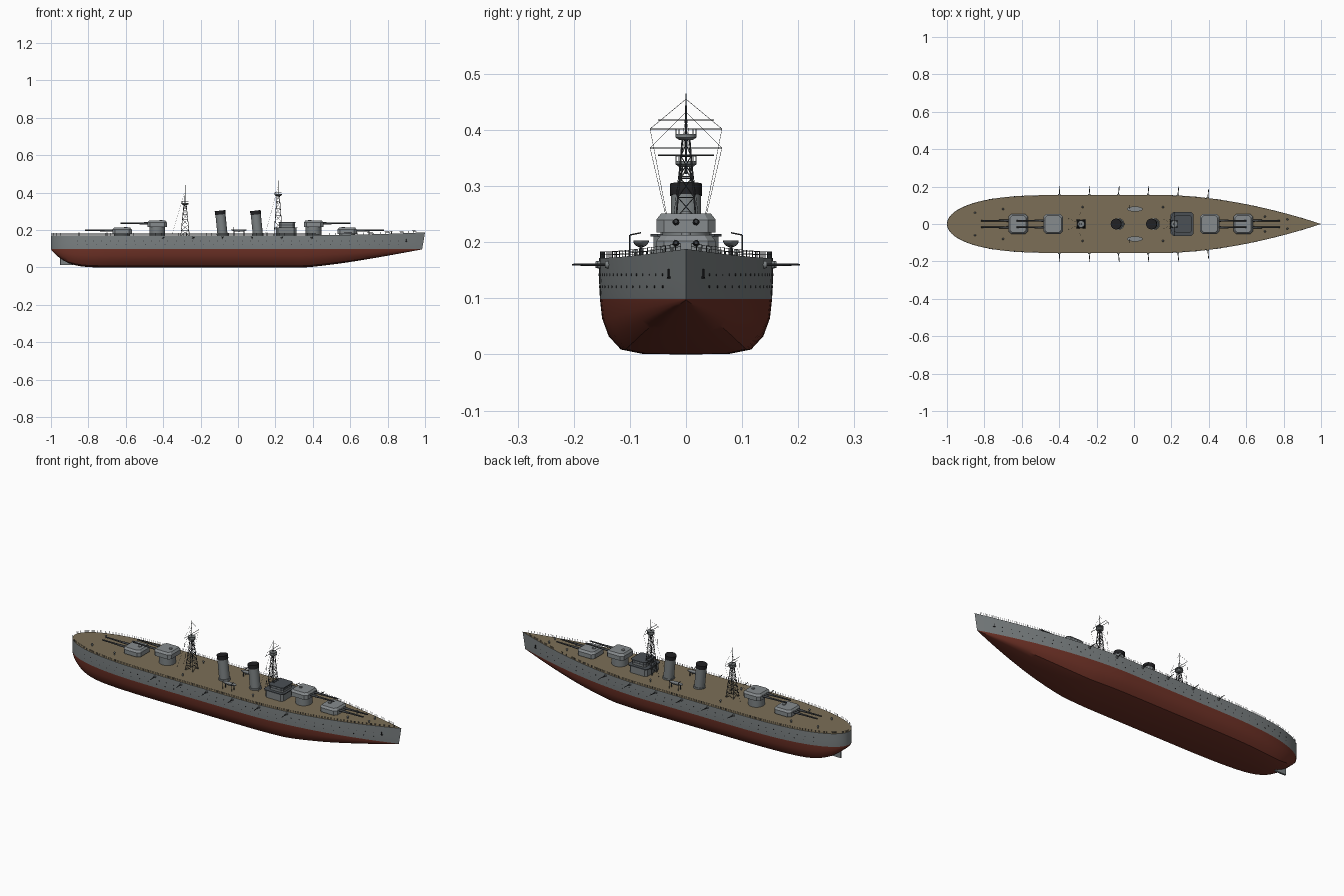
import bpy, bmesh, math
from mathutils import Vector, Matrix

if "Cube" in bpy.data.objects:
    bpy.data.objects.remove(bpy.data.objects["Cube"])


def material(name, r, g, b):
    m = bpy.data.materials.new(name)
    m.diffuse_color = (r, g, b, 1)
    m.use_nodes = True
    m.node_tree.nodes["Principled BSDF"].inputs["Base Color"].default_value = m.diffuse_color
    return m


GREY = material("hull grey", .20, .22, .225)
LIGHT = material("turret grey", .24, .26, .27)
RED = material("antifouling red", .16, .032, .02)
DECK = material("deck wood", .20, .158, .095)
DARK = material("roof dark grey", .07, .08, .09)
BLACK = material("funnel black", .015, .015, .017)
METAL = material("gun metal", .05, .055, .06)


def finish(name, bm, *mats, smooth=True):
    bmesh.ops.recalc_face_normals(bm, faces=bm.faces)
    me = bpy.data.meshes.new(name)
    bm.to_mesh(me)
    bm.free()
    ob = bpy.data.objects.new(name, me)
    bpy.context.collection.objects.link(ob)
    for m in mats:
        me.materials.append(m)
    if smooth:
        bpy.ops.object.select_all(action='DESELECT')
        ob.select_set(True)
        bpy.context.view_layer.objects.active = ob
        bpy.ops.object.shade_smooth_by_angle(angle=math.radians(35))
    return ob


def rod(bm, p, q, r1, r2=None, n=6):
    p, q = Vector(p), Vector(q)
    d = q - p
    mat = Matrix.Translation((p + q) / 2) @ d.to_track_quat('Z', 'Y').to_matrix().to_4x4()
    bmesh.ops.create_cone(bm, cap_ends=True, segments=n, radius1=r1,
                          radius2=r1 if r2 is None else r2, depth=d.length, matrix=mat)


def block(bm, cx, hx, hy, z0, z1, ch, top=1.0):
    """Chamfered rectangular prism, optionally tapering to the top."""
    pts = [(hx, hy - ch), (hx - ch, hy), (ch - hx, hy), (-hx, hy - ch),
           (-hx, ch - hy), (ch - hx, -hy), (hx - ch, -hy), (hx, ch - hy)]
    lo = [bm.verts.new((cx + x, y, z0)) for x, y in pts]
    hi = [bm.verts.new((cx + x * top, y * top, z1)) for x, y in pts]
    bm.faces.new(lo)
    bm.faces.new(hi)
    for i in range(8):
        j = (i + 1) % 8
        bm.faces.new((lo[i], lo[j], hi[j], hi[i]))


# Hull lines
def half_beam(x):
    if x > .15:
        return .155 * (1 - min(1, (x - .15) / .85) ** 1.8)
    if x < -.35:
        return .155 * math.sqrt(max(0, 1 - min(1, (-.35 - x) / .65) ** 3))
    return .155


def deck_z(x):
    return .172 + .016 * max(0, (x - .3) / .7) ** 2


def keel_z(x):
    if x < -.65:
        return .097 * min(1, (-.65 - x) / .35) ** 4.5
    return .097 * max(0, (x - .35) / .65) ** 1.25


# Hull: red below the waterline, grey above, planked deck
SECTION = [(0, 0), (.5, .01), (.75, .09), (.89, .33), (.965, .65), (.99, 1)]
stations = [-1 + .65 * (i / 20) ** 2 for i in range(21)]
stations += [-.35 + .05 * i for i in range(1, 11)] + [.15 + .85 * i / 24 for i in range(1, 25)]
bm = bmesh.new()
rings = []
for x in stations:
    w, k, d = half_beam(x), keel_z(x), deck_z(x)
    half = [(w * f, k + (.099 - k) * t) for f, t in SECTION] + [(w, .135), (w, d)]
    rake = .015 * max(0, (x - .6) / .4)
    full = [(-y, z) for y, z in half[:0:-1]] + half
    rings.append([bm.verts.new((x - rake * max(0, d - z) / .088, y, z)) for y, z in full])
last = len(rings[0]) - 1
for a, b in zip(rings, rings[1:]):
    for j in range(last):
        f = bm.faces.new((a[j], a[j + 1], b[j + 1], b[j]))
        f.material_index = 1 if j in (0, 1, last - 1, last - 2) else 0
    bm.faces.new((a[0], a[last], b[last], b[0])).material_index = 2
bmesh.ops.remove_doubles(bm, verts=bm.verts, dist=.0003)
finish("hull", bm, RED, GREY, DECK)

# Rudder
bm = bmesh.new()
block(bm, -.917, .034, .005, .012, .07, .002)
finish("rudder", bm, GREY, smooth=False)

# Main turrets: centre, direction, base height
for i, (cx, d, z) in enumerate([(.583, 1, .179), (.404, 1, .217), (-.432, -1, .217), (-.62, -1, .179)]):
    bm = bmesh.new()
    rod(bm, (cx, 0, .165), (cx, 0, z + .003), .042, n=32)
    finish(f"barbette_{i + 1}", bm, GREY)
    bm = bmesh.new()
    block(bm, cx, .052, .053, z, z + .023, .014)
    block(bm, cx, .052, .053, z + .023, z + .034, .014, .84)
    rod(bm, (cx - d * .02, 0, z + .03), (cx - d * .02, 0, z + .038), .009, n=12)
    finish(f"turret_{i + 1}", bm, LIGHT, smooth=False)
    bm = bmesh.new()
    for y in (-.018, .018):
        rod(bm, (cx + d * .045, y, z + .019), (cx + d * .095, y, z + .019), .0062, .0055, 12)
        rod(bm, (cx + d * .095, y, z + .019), (cx + d * .197, y, z + .02), .0048, .0035, 12)
    finish(f"main_guns_{i + 1}", bm, METAL)

# Bridge in two tiers with overhanging dark roofs and a window band
bm = bmesh.new()
block(bm, .257, .055, .058, .165, .21, .012)
block(bm, .262, .042, .045, .21, .237, .01)
finish("bridge", bm, GREY, smooth=False)
bm = bmesh.new()
block(bm, .257, .061, .063, .21, .215, .012)
block(bm, .262, .046, .049, .237, .242, .01)
block(bm, .262, .0425, .0455, .224, .231, .01)
finish("bridge_roofs_and_windows", bm, DARK, smooth=False)

# Raked funnels with black caps
for i, cx in enumerate((-.082, .107)):
    bm = bmesh.new()
    rod(bm, (cx, 0, .165), (cx - .012, 0, .285), .027, n=32)
    rod(bm, (cx, 0, .165), (cx - .001, 0, .18), .031, n=32)
    finish(f"funnel_{i + 1}", bm, GREY)
    bm = bmesh.new()
    rod(bm, (cx - .0118, 0, .283), (cx - .0142, 0, .304), .0285, n=32)
    finish(f"funnel_cap_{i + 1}", bm, BLACK)

# Lattice masts with tops, yards and rigging
for name, cx, ztop, zplat, yards in [("foremast", .215, .465, .39, (.402, .418)),
                                     ("mainmast", -.283, .442, .342, (.368, .355))]:
    bm = bmesh.new()
    levels = 6
    corners = []
    for i in range(levels + 1):
        t = i / levels
        h = .023 * (1 - t) + .006 * t
        z = .17 + (zplat - .17) * t
        corners.append([(cx + sx * h, sy * h, z) for sx, sy in ((1, 1), (-1, 1), (-1, -1), (1, -1))])
    for a, b in zip(corners, corners[1:]):
        for j in range(4):
            k = (j + 1) % 4
            rod(bm, a[j], b[j], .0016)
            rod(bm, b[j], b[k], .001, n=4)
            rod(bm, a[j], b[k], .0008, n=4)
            rod(bm, a[k], b[j], .0008, n=4)
    rod(bm, (cx, 0, zplat - .02), (cx, 0, ztop), .0025, .001, 8)
    for j, y in enumerate(yards):
        h = .064 if j == 0 else .05
        rod(bm, (cx, -h, y), (cx, h, y), .0011)
    finish(name, bm, METAL)
    bm = bmesh.new()
    rod(bm, (cx, 0, zplat - .008), (cx, 0, zplat - .003), .012, .019, 20)
    rod(bm, (cx, 0, zplat - .003), (cx, 0, zplat + .003), .019, n=20)
    for a in range(8):
        c, s = .018 * math.cos(a * math.pi / 4), .018 * math.sin(a * math.pi / 4)
        rod(bm, (cx + c, s, zplat), (cx + c, s, zplat + .012), .0008, n=4)
    rod(bm, (cx, 0, zplat + .011), (cx, 0, zplat + .013), .0185, n=20)
    finish(name + "_top", bm, GREY)
    bm = bmesh.new()
    for s in (-1, 1):
        rod(bm, (cx, s * .064, yards[0]), (cx - .02, s * .025, .2), .0004, n=4)
        rod(bm, (cx, s * .064, yards[0]), (cx, 0, ztop - .01), .0004, n=4)
        rod(bm, (cx, 0, ztop - .03), (cx - .07, s * .03, .175), .0004, n=4)
    finish(name + "_rigging", bm, METAL, smooth=False)

# Boats on cradles with davits
for side, s in (("left", 1), ("right", -1)):
    bm = bmesh.new()
    bmesh.ops.create_uvsphere(bm, u_segments=20, v_segments=12, radius=1)
    for v in bm.verts:
        z = min(v.co.z, 0)
        v.co = (.005 + v.co.x * .042, s * .08 + v.co.y * .014, .203 + z * .012)
    finish("boat_" + side, bm, LIGHT)
    bm = bmesh.new()
    for x in (-.022, .032):
        rod(bm, (x, s * .08, .168), (x, s * .08, .194), .0025)
        rod(bm, (x, s * .1, .168), (x, s * .1, .213), .0014)
        rod(bm, (x, s * .1, .213), (x, s * .08, .217), .0012)
    finish("davits_" + side, bm, METAL)

# Casemate guns along the sides
bm, mantles = bmesh.new(), bmesh.new()
for x in (-.4, -.24, -.083, .075, .235, .395):
    w = half_beam(x)
    for s in (-1, 1):
        rod(mantles, (x, s * (w - .01), .16), (x, s * (w + .006), .16), .008, .006, 12)
        rod(bm, (x, s * w, .16), (x + .004, s * (w + .048), .16), .0026, .0016, 8)
finish("casemate_guns", bm, METAL)
finish("casemate_mantles", mantles, GREY)

# Portholes in two rows, and bow anchors
bm = bmesh.new()
for s in (-1, 1):
    for z, n in ((.142, 40), (.121, 34)):
        for i in range(n):
            x = -.86 + 1.72 * i / (n - 1)
            w = half_beam(x) * (1 if z > .135 else .997) - (.0012 if x > .7 else 0)
            rod(bm, (x, s * (w - .003), z), (x, s * (w + .0008), z), .0022, n=8)
    w = half_beam(.9)
    rod(bm, (.9, s * w, .152), (.9, s * w, .135), .002)
    rod(bm, (.893, s * (w + .001), .137), (.907, s * (w - .003), .137), .002)
finish("portholes_and_anchors", bm, BLACK, smooth=False)

# Deck-edge railing
bm = bmesh.new()
xs = [-1 + .2 * (i / 8) ** 2 for i in range(9)] + [-.8 + 1.77 * i / 59 for i in range(1, 60)]
for s in (-1, 1):
    pts = [Vector((x, s * half_beam(x) * .985, deck_z(x))) for x in xs]
    for p, q in zip(pts, pts[1:]):
        rod(bm, q, q + Vector((0, 0, .011)), .0006, n=4)
        for h in (.0055, .011):
            up = Vector((0, 0, h))
            rod(bm, p + up, q + up, .0004, n=4)
finish("railing", bm, METAL, smooth=False)

# Ventilators and bollards on deck
bm = bmesh.new()
for x, y in ((-.275, .09), (.155, .09), (-.7, .08), (.7, .04), (-.85, .06), (.82, .025)):
    for s in (-1, 1):
        rod(bm, (x, s * y, .165), (x, s * y, deck_z(x) + .012), .003, n=10)
        rod(bm, (x, s * y, deck_z(x) + .01), (x, s * y, deck_z(x) + .015), .0055, .003, 10)
finish("deck_vents", bm, GREY)
